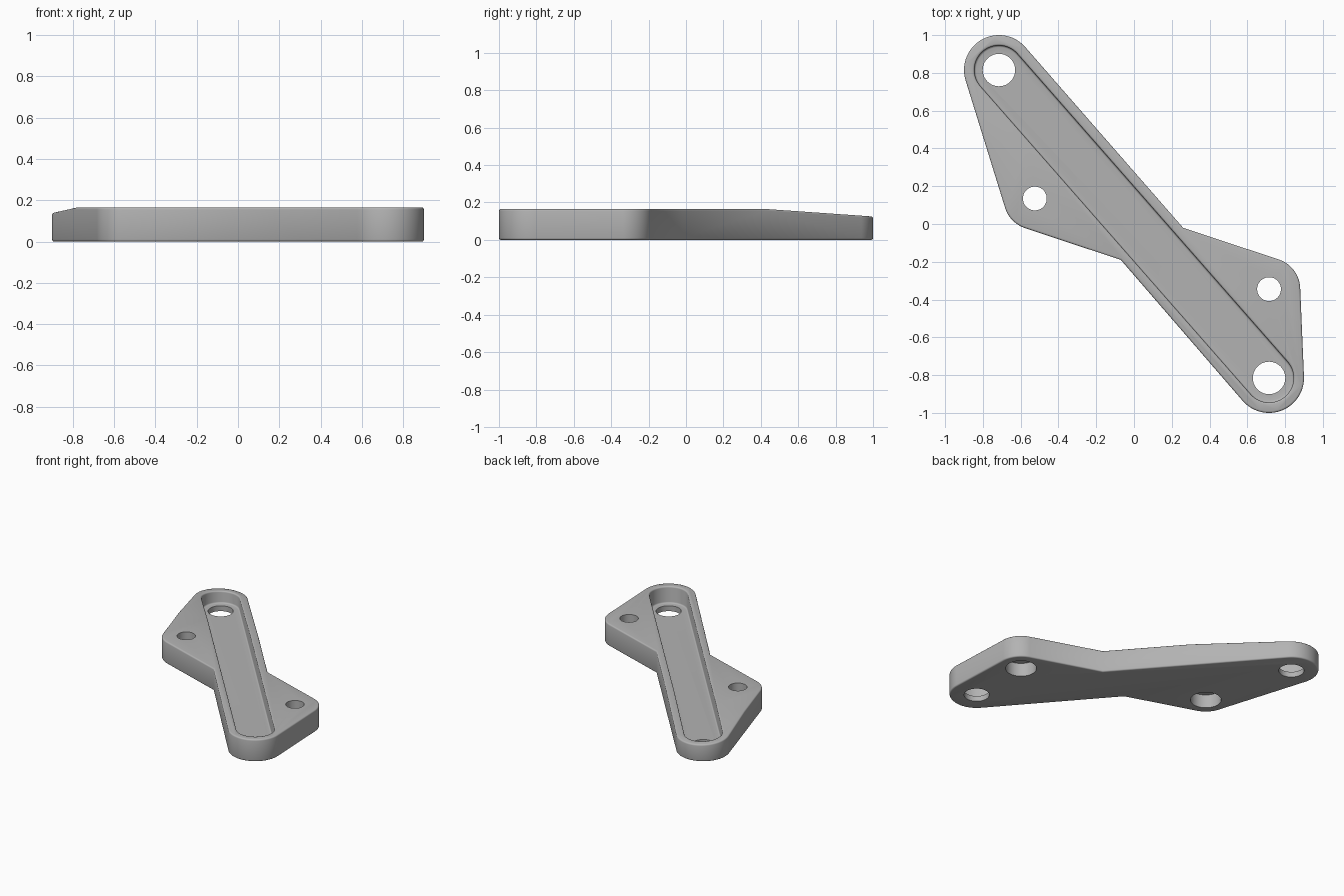
import bpy, bmesh
from math import radians, cos, sin
from mathutils import Vector

cube = bpy.data.objects.get("Cube")
if cube:
    bpy.data.objects.remove(cube)

HEIGHT, FLOOR = 0.165, 0.04
END_A, END_B = (-0.715, 0.815), (0.715, -0.815)   # ends of the bar
EAR_A, EAR_B = (-0.525, 0.135), (0.715, -0.345)   # bolt ears
BAR_R, EAR_R, SLOT_R = 0.185, 0.165, 0.13
TILT = 41.6                                       # direction of the bar's side

grey = bpy.data.materials.new("mid grey")
grey.use_nodes = True
grey.diffuse_color = (0.45, 0.45, 0.45, 1)
grey.node_tree.nodes["Principled BSDF"].inputs["Base Color"].default_value = grey.diffuse_color


def arc(centre, radius, start, end, steps=24):
    angles = [radians(start + (end - start) * i / steps) for i in range(steps + 1)]
    return [(centre[0] + radius * cos(a), centre[1] + radius * sin(a)) for a in angles]


def prism(name, outline, low, high):
    bm = bmesh.new()
    base = bm.faces.new([bm.verts.new((x, y, low)) for x, y in outline])
    top = bmesh.ops.extrude_face_region(bm, geom=[base])["geom"]
    verts = [v for v in top if isinstance(v, bmesh.types.BMVert)]
    bmesh.ops.translate(bm, verts=verts, vec=(0, 0, high - low))
    bmesh.ops.recalc_face_normals(bm, faces=bm.faces)
    mesh = bpy.data.meshes.new(name)
    bm.to_mesh(mesh)
    bm.free()
    obj = bpy.data.objects.new(name, mesh)
    bpy.context.collection.objects.link(obj)
    mesh.materials.append(grey)
    return obj


def apply(obj, mod):
    bpy.context.view_layer.objects.active = obj
    bpy.ops.object.modifier_apply(modifier=mod.name)


def cut(obj, cutter):
    mod = obj.modifiers.new("cut", 'BOOLEAN')
    mod.operation, mod.solver, mod.object = 'DIFFERENCE', 'EXACT', cutter
    apply(obj, mod)
    bpy.data.objects.remove(cutter)


def drill(obj, centre, radius, low, high):
    circle = arc(centre, radius, 0, 360, 48)[:-1]
    cut(obj, prism("hole_cutter", circle, low, high))


# Outline: round bar ends, rounded ears and the two inner corners
outline = (arc(END_B, BAR_R, 180 + TILT, 362.5, 36) + arc(EAR_B, EAR_R, 2.5, 71.6)
           + [(0.26, -0.02)]
           + arc(END_A, BAR_R, TILT, 197.7, 36) + arc(EAR_A, EAR_R, 197.7, 251.3)
           + [(-0.07, -0.19)])
plate = prism("bracket_plate", outline, 0, HEIGHT)

# Sloping top towards the back end
bm = bmesh.new()
bm.from_mesh(plate.data)
bmesh.ops.bisect_plane(bm, geom=bm.verts[:] + bm.edges[:] + bm.faces[:],
                       plane_co=(0, 0.43, HEIGHT), plane_no=Vector((0, 0.04, 0.57)).normalized(),
                       clear_outer=True)
bmesh.ops.holes_fill(bm, edges=[e for e in bm.edges if e.is_boundary])
bmesh.ops.recalc_face_normals(bm, faces=bm.faces)
bm.to_mesh(plate.data)
bm.free()

# Long slot between the two ends
slot = arc(END_B, SLOT_R, TILT - 180, TILT, 32) + arc(END_A, SLOT_R, TILT, TILT + 180, 32)
cut(plate, prism("slot_cutter", slot, FLOOR, 0.4))

# Softened edges
bevel = plate.modifiers.new("soft_edges", 'BEVEL')
bevel.width, bevel.segments = 0.01, 3
bevel.limit_method, bevel.angle_limit = 'ANGLE', radians(50)
bevel.use_clamp_overlap = False
apply(plate, bevel)

# End holes through the slot floor, and counterbored ear holes
for centre in (END_A, END_B):
    drill(plate, centre, 0.086, -0.1, 0.1)
for centre in (EAR_A, EAR_B):
    drill(plate, centre, 0.063, -0.1, 0.4)
    drill(plate, centre, 0.105, -0.1, 0.1)

bpy.ops.object.select_all(action='DESELECT')
plate.select_set(True)
bpy.context.view_layer.objects.active = plate
bpy.ops.object.shade_smooth_by_angle(angle=radians(35))
